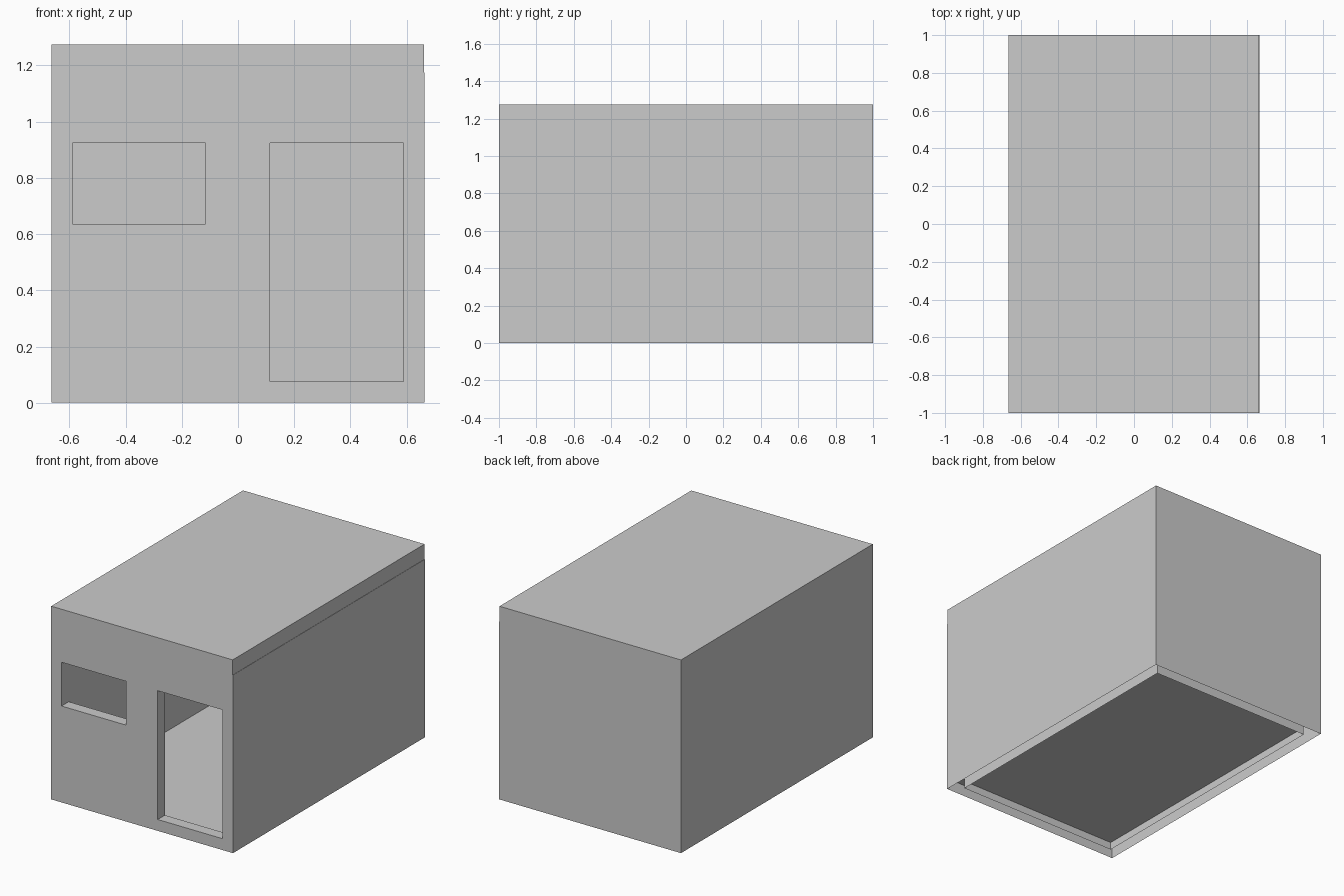
import bpy, bmesh

if "Cube" in bpy.data.objects:
    bpy.data.objects.remove(bpy.data.objects["Cube"])

W, D, T = 0.6635, 1.0, 0.075        # half width, half depth, wall thickness
H, EAVE, FLOOR = 1.275, 1.175, 0.05
IW, ID = W - T, D - T               # room half width and half depth
DOOR = (0.114, IW, 0.075, 0.925)    # x0, x1, z0, z1
WINDOW = (-IW, -0.116, 0.636, 0.925)


def make(name, quads):
    """Build one object from four-cornered flat faces."""
    bm = bmesh.new()
    for q in quads:
        bm.faces.new([bm.verts.new(p) for p in q])
    bmesh.ops.remove_doubles(bm, verts=bm.verts, dist=1e-5)
    me = bpy.data.meshes.new(name)
    bm.to_mesh(me)
    bm.free()
    ob = bpy.data.objects.new(name, me)
    bpy.context.collection.objects.link(ob)
    return ob


def pierced_front(half, y, top):
    """Front wall skin, facing -y, with the door and window left open."""
    xs = sorted({-half, half, *DOOR[:2], *WINDOW[:2]})
    zs = sorted({0, top, *DOOR[2:], *WINDOW[2:]})
    quads = []
    for x0, x1 in zip(xs, xs[1:]):
        for z0, z1 in zip(zs, zs[1:]):
            cx, cz = (x0 + x1) / 2, (z0 + z1) / 2
            if not any(a < cx < b and c < cz < d for a, b, c, d in (DOOR, WINDOW)):
                quads.append([(x0, y, z0), (x1, y, z0), (x1, y, z1), (x0, y, z1)])
    return quads


def band(points, z0, z1):
    """Upright faces along a plan path (anticlockwise faces outward)."""
    return [[(*a, z0), (*b, z0), (*b, z1), (*a, z1)] for a, b in zip(points, points[1:])]


def flat(x0, x1, y0, y1, z):
    return [(x0, y0, z), (x1, y0, z), (x1, y1, z), (x0, y1, z)]


def flip(quads):
    return [q[::-1] for q in quads]


# Outer wall skin, open underneath
make("outer_walls", pierced_front(W, -D, EAVE)
     + band([(W, -D), (W, D), (-W, D), (-W, -D)], 0, EAVE))

# Inner wall skin, facing the room
make("inner_walls", flip(pierced_front(IW, -ID, EAVE)
     + band([(IW, -ID), (IW, ID), (-IW, ID), (-IW, -ID)], 0, EAVE)))

# Reveals joining the two skins around each opening
for name, (x0, x1, z0, z1) in (("door_reveal", DOOR), ("window_reveal", WINDOW)):
    loop = [(x0, z0), (x1, z0), (x1, z1), (x0, z1), (x0, z0)]
    make(name, [[(a[0], -D, a[1]), (b[0], -D, b[1]), (b[0], -ID, b[1]), (a[0], -ID, a[1])]
                for a, b in zip(loop, loop[1:])])

# Floor and ceiling of the room
make("floor", [flat(-IW, IW, -ID, ID, FLOOR)])
make("ceiling", flip([flat(-IW, IW, -ID, ID, EAVE)]))

# Roof, set back very slightly on the right to leave the seam line
R = W - 0.002
make("roof", [flat(-W, R, -D, D, H), flat(R, W, -D, D, EAVE)]
     + band([(-W, -D), (R, -D), (R, D), (-W, D), (-W, -D)], EAVE, H))
